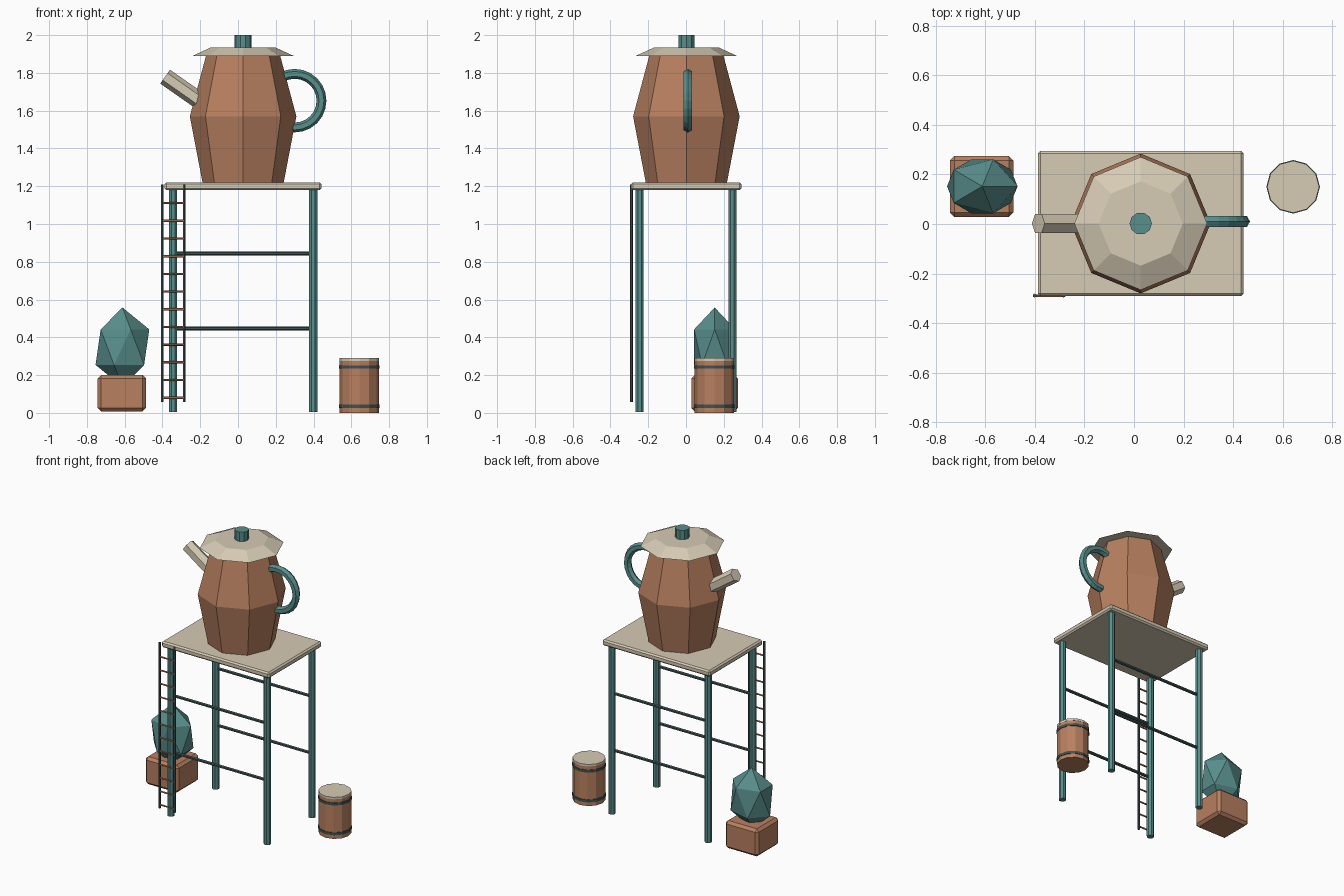
import bpy, bmesh
from math import pi, radians
from mathutils import Matrix, Vector

cube = bpy.data.objects.get("Cube")
if cube:
    bpy.data.objects.remove(cube, do_unlink=True)


def material(name, rgb):
    lin = [((c / 255 + 0.055) / 1.055) ** 2.4 for c in rgb] + [1.0]
    mat = bpy.data.materials.new(name)
    mat.use_nodes = True
    mat.diffuse_color = lin
    mat.node_tree.nodes["Principled BSDF"].inputs["Base Color"].default_value = lin
    return mat


CLAY = material("clay brown", (184, 128, 96))
CREAM = material("cream", (214, 203, 180))
TEAL = material("teal", (88, 142, 140))
SLATE = material("dark slate", (62, 82, 82))


def finish(name, bm, mat):
    bmesh.ops.recalc_face_normals(bm, faces=bm.faces)
    mesh = bpy.data.meshes.new(name)
    bm.to_mesh(mesh)
    bm.free()
    mesh.materials.append(mat)
    obj = bpy.data.objects.new(name, mesh)
    bpy.context.collection.objects.link(obj)
    return obj


def rod(name, start, end, radius, sides, mat, spin=0.0):
    """Flat-sided cylinder between two points."""
    a, b = Vector(start), Vector(end)
    turn = (b - a).to_track_quat('Z', 'Y').to_matrix().to_4x4()
    place = Matrix.Translation((a + b) / 2) @ turn @ Matrix.Rotation(spin, 4, 'Z')
    bm = bmesh.new()
    bmesh.ops.create_cone(bm, cap_ends=True, segments=sides, radius1=radius,
                          radius2=radius, depth=(b - a).length, matrix=place)
    return finish(name, bm, mat)


def box(name, center, size, bevel, mat):
    """Box with a single chamfer on every edge."""
    bm = bmesh.new()
    bmesh.ops.create_cube(bm, size=1, matrix=Matrix.Translation(center) @ Matrix.Diagonal((*size, 1)))
    bmesh.ops.bevel(bm, geom=bm.edges[:], offset=bevel, segments=1, affect='EDGES')
    return finish(name, bm, mat)


def lathe(name, center, profile, sides, mat):
    """Capped stack of rings given as (radius, height), with a vertex on +x."""
    bm = bmesh.new()
    rings = []
    for radius, z in profile:
        spot = Vector((center[0], center[1], z))
        rings.append([bm.verts.new(spot + Matrix.Rotation(2 * pi * i / sides, 3, 'Z') @ Vector((radius, 0, 0)))
                      for i in range(sides)])
    for low, high in zip(rings, rings[1:]):
        for i in range(sides):
            j = (i + 1) % sides
            bm.faces.new((low[i], low[j], high[j], high[i]))
    bm.faces.new(rings[0])
    bm.faces.new(rings[-1])
    return finish(name, bm, mat)


# Stand: tabletop, four legs and the long rails
MID = 0.027
box("tabletop", (MID, 0.002, 1.2), (0.83, 0.585, 0.042), 0.01, CREAM)
for y, depth in ((-0.246, "front"), (0.246, "back")):
    for x, side in ((MID - 0.371, "right"), (MID + 0.371, "left")):
        rod(f"{depth}_{side}_leg", (x, y, 0.005), (x, y, 1.185), 0.024, 8, TEAL, pi / 8)
    for z, level in ((0.447, "lower"), (0.843, "upper")):
        rod(f"{depth}_{level}_rail", (MID - 0.371, y, z), (MID + 0.371, y, z), 0.011, 6, SLATE)

# Ladder against the front right corner
LADDER_Y = -0.289
for x, side in ((-0.401, "right"), (-0.284, "left")):
    rod(f"ladder_{side}_rail", (x, LADDER_Y, 0.057), (x, LADDER_Y, 1.21), 0.008, 6, SLATE)
for i in range(12):
    z = 0.08 + i * 0.0937
    rod(f"ladder_rung_{i + 1}", (-0.401, LADDER_Y, z), (-0.284, LADDER_Y, z), 0.006, 6, CLAY)

# Pot: eight-sided body, lid, knob, spout and ring handle
POT = (MID, 0.002)
lathe("pot_body", POT, [(0.215, 1.22), (0.282, 1.57), (0.194, 1.9)], 8, CLAY)
lathe("pot_lid", POT, [(0.268, 1.89), (0.17, 1.935)], 8, CREAM)
lathe("lid_knob", POT, [(0.045, 1.93), (0.045, 2.0)], 10, TEAL)

bm = bmesh.new()
bmesh.ops.create_cone(bm, cap_ends=True, segments=6, radius1=0.045, radius2=0.045, depth=0.3,
                      matrix=Matrix.Translation((-0.263, 0.002, 1.694))
                      @ Matrix.Rotation(radians(-55), 4, 'Y') @ Matrix.Rotation(pi / 2, 4, 'Z'))
for v in bm.verts:
    v.co.y = POT[1] + (v.co.y - POT[1])
spout = finish("pot_spout", bm, CREAM)

bpy.ops.mesh.primitive_torus_add(major_segments=24, minor_segments=6, major_radius=0.142,
                                 minor_radius=0.026, location=(0.3, 0.01, 1.653),
                                 rotation=(pi / 2, 0, 0))
handle = bpy.context.object
handle.name = "pot_handle"
handle.data.materials.append(TEAL)

# Barrel: staves, two hoops and a pale top
BARREL = (0.642, 0.15)
lathe("barrel_body", BARREL, [(0.104, 0), (0.104, 0.278)], 12, CLAY)
lathe("barrel_top", BARREL, [(0.105, 0.276), (0.105, 0.29)], 12, CREAM)
for z, level in ((0.036, "lower"), (0.243, "upper")):
    lathe(f"barrel_{level}_hoop", BARREL, [(0.108, z - 0.009), (0.108, z + 0.009)], 12, SLATE)

# Planter: chamfered box with a faceted shrub
box("planter_box", (-0.615, 0.152, 0.104), (0.256, 0.246, 0.192), 0.018, CLAY)
bm = bmesh.new()
bmesh.ops.create_icosphere(bm, subdivisions=1, radius=1,
                           matrix=Matrix.Translation((-0.612, 0.152, 0.348))
                           @ Matrix.Diagonal((0.159, 0.128, 0.21, 1)))
finish("shrub", bm, TEAL)
